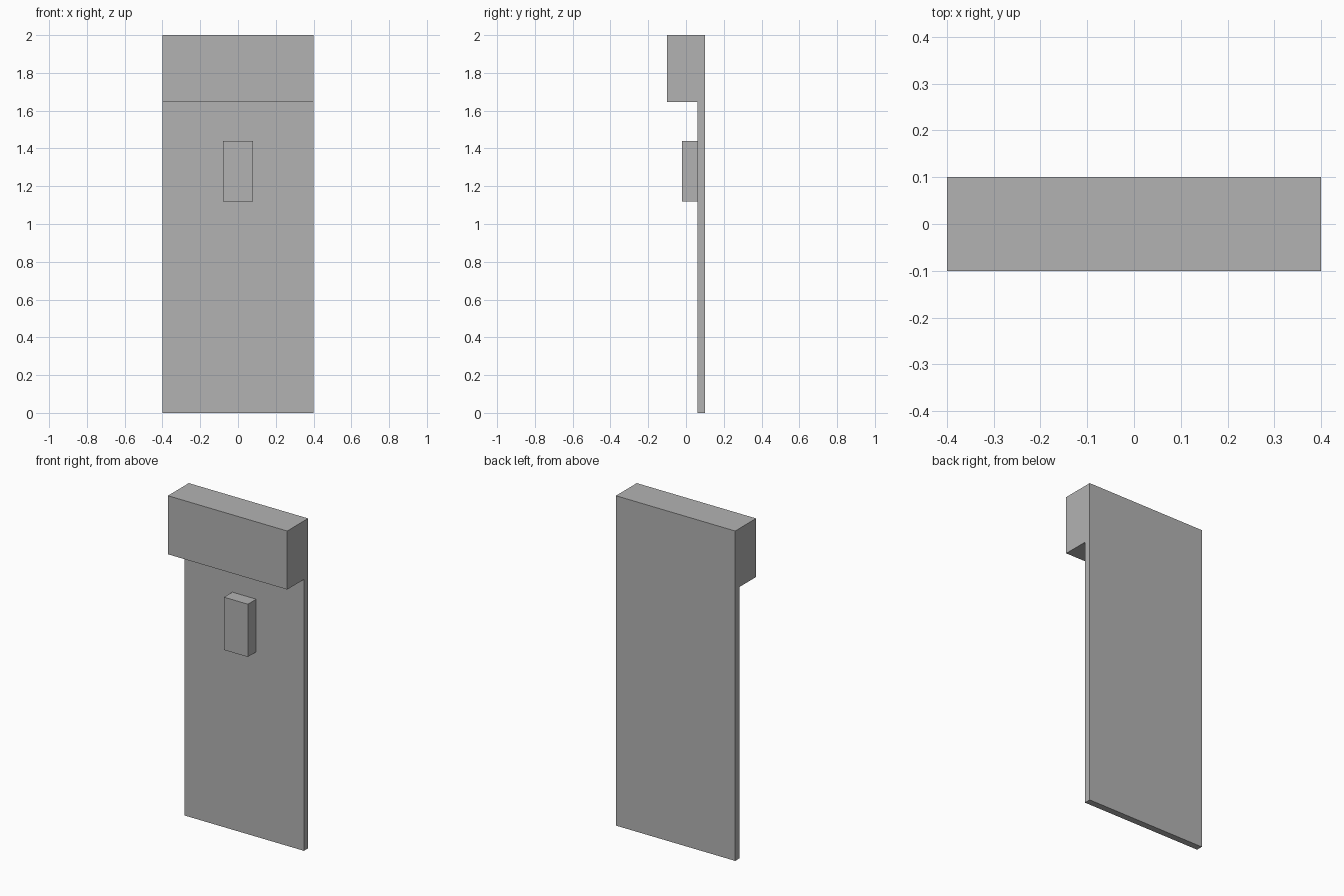
import bpy
import bmesh

cube = bpy.data.objects.get("Cube")
if cube:
    bpy.data.objects.remove(cube, do_unlink=True)

grey = bpy.data.materials.new("plain_grey")
grey.use_nodes = True
grey.diffuse_color = (0.45, 0.45, 0.45, 1)
grey.node_tree.nodes["Principled BSDF"].inputs["Base Color"].default_value = grey.diffuse_color


def extrude_profile(name, profile, half_width):
    """Extrude a closed side profile of (y, z) points across x."""
    bm = bmesh.new()
    face = bm.faces.new([bm.verts.new((-half_width, y, z)) for y, z in profile])
    result = bmesh.ops.extrude_face_region(bm, geom=[face])
    moved = [v for v in result["geom"] if isinstance(v, bmesh.types.BMVert)]
    bmesh.ops.translate(bm, verts=moved, vec=(2 * half_width, 0, 0))
    bmesh.ops.recalc_face_normals(bm, faces=bm.faces)
    mesh = bpy.data.meshes.new(name)
    bm.to_mesh(mesh)
    bm.free()
    mesh.materials.append(grey)
    obj = bpy.data.objects.new(name, mesh)
    bpy.context.collection.objects.link(obj)
    return obj


back, front, panel_front = 0.1, -0.1, 0.06
top, header_bottom = 2.0, 1.645

# Thin back panel with the deep header box overhanging the front
extrude_profile("panel_with_header", [
    (back, 0), (back, top), (front, top),
    (front, header_bottom), (panel_front, header_bottom), (panel_front, 0),
], 0.4)

# Small upright block on the panel's front
extrude_profile("front_block", [
    (panel_front, 1.12), (panel_front, 1.44), (-0.02, 1.44), (-0.02, 1.12),
], 0.08)
